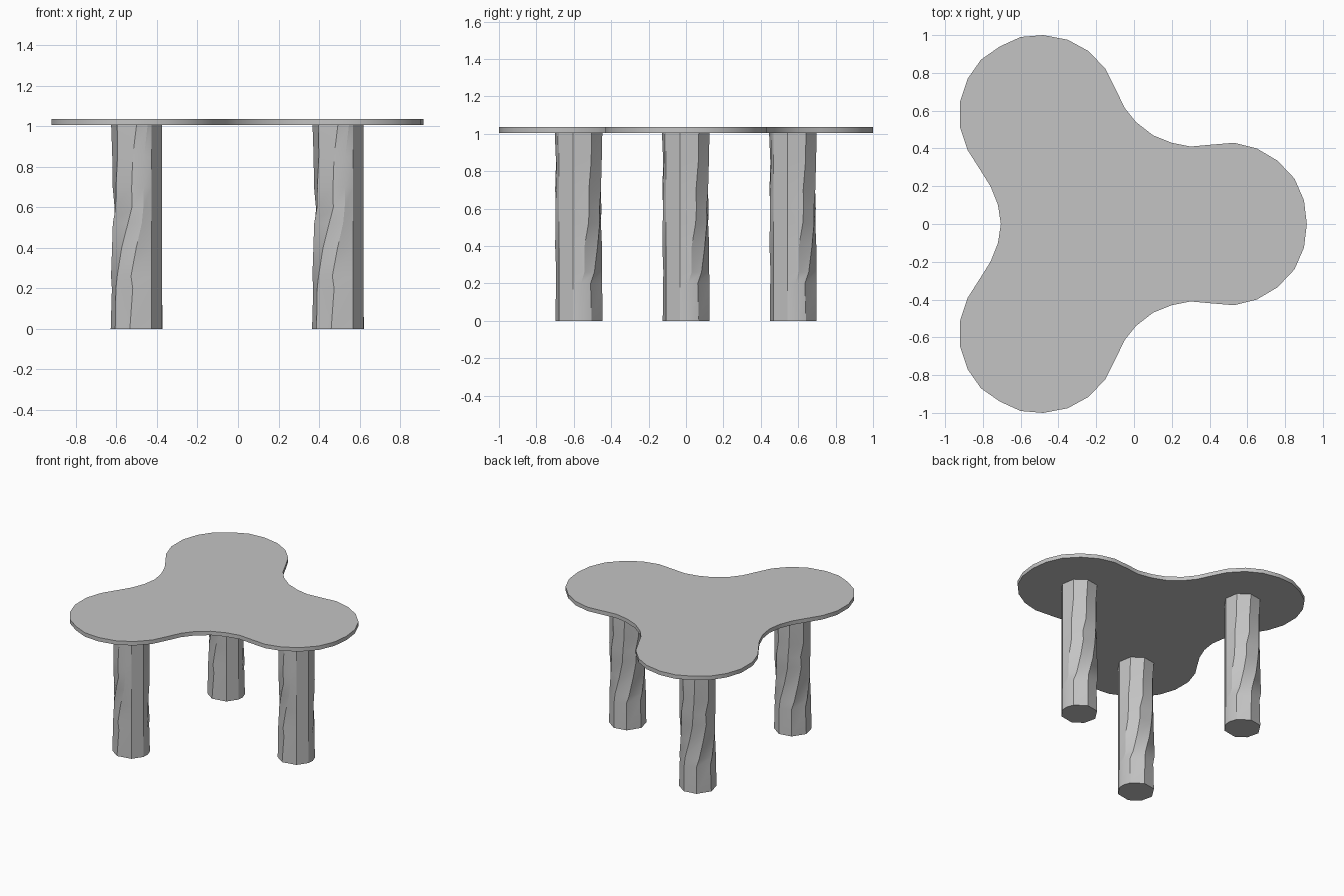
import bpy, bmesh, random
from math import radians, cos, sin

cube = bpy.data.objects.get("Cube")
if cube:
    bpy.data.objects.remove(cube, do_unlink=True)

random.seed(4)
grey = bpy.data.materials.new("plain grey")
grey.use_nodes = True
colour = (0.55, 0.55, 0.55, 1)
grey.diffuse_color = colour
grey.node_tree.nodes["Principled BSDF"].inputs["Base Color"].default_value = colour


def add_object(name, mesh, location=(0, 0, 0)):
    obj = bpy.data.objects.new(name, mesh)
    obj.location = location
    bpy.context.collection.objects.link(obj)
    return obj


def finish(bm, name):
    bmesh.ops.recalc_face_normals(bm, faces=bm.faces)
    mesh = bpy.data.meshes.new(name)
    bm.to_mesh(mesh)
    bm.free()
    mesh.materials.append(grey)
    return mesh


# Three-lobed top: half outline, mirrored across y = 0
half = [(.915, 0), (.90, .125), (.85, .24), (.76, .335), (.65, .40), (.53, .43),
        (.41, .42), (.30, .41), (.20, .43), (.10, .47), (.01, .54), (-.05, .615),
        (-.10, .72), (-.15, .82), (-.24, .915), (-.35, .975), (-.48, 1), (-.60, .99),
        (-.71, .94), (-.81, .87), (-.88, .77), (-.92, .65), (-.92, .51), (-.88, .39),
        (-.81, .28), (-.76, .20), (-.72, .10), (-.705, 0)]
outline = half + [(x, -y) for x, y in half[-2:0:-1]]
bm = bmesh.new()
face = bm.faces.new([bm.verts.new((x, y, 1.005)) for x, y in outline])
slab = bmesh.ops.extrude_face_region(bm, geom=[face], use_keep_orig=True)
for v in slab["geom"]:
    if isinstance(v, bmesh.types.BMVert):
        v.co.z = 1.035
objects = [add_object("table_top", finish(bm, "table_top"))]

# Carved leg: each ridge has a top angle and an amount of twist towards the foot
ridges = [(-55, 0), (-14, 0), (32, 25), (77, 45), (122, 45),
          (167, 45), (222, 50), (270, 55), (295, 40)]
levels = [(0, 1), (.2, .95), (.26, .85), (.4, .6), (.52, .38),
          (.6, .26), (.7, .2), (.85, .08), (1.01, 0)]
bm = bmesh.new()
rings = []
for z, twist in levels:
    ring = []
    for angle, turn in ridges:
        wobble = random.uniform(-1, 1) if turn and 0 < z < 1 else 0
        a = radians(angle - turn * twist + 5 * wobble)
        r = 0.129 - 0.006 * abs(wobble)
        ring.append(bm.verts.new((r * cos(a), r * sin(a), z)))
    rings.append(ring)
n = len(ridges)
for low, high in zip(rings, rings[1:]):
    for i in range(n):
        j = (i + 1) % n
        bm.faces.new((low[i], low[j], high[j]))
        bm.faces.new((low[i], high[j], high[i]))
bm.faces.new(rings[0])
bm.faces.new(rings[-1])
leg_mesh = finish(bm, "carved_leg")

# The three legs share one shape and orientation
for name, x, y in (("front_leg", -.5, -.573), ("back_leg", -.5, .573), ("side_leg", .493, 0)):
    objects.append(add_object(name, leg_mesh, (x, y, 0)))

# Soft facets with crisp ridges
bpy.ops.object.select_all(action="DESELECT")
for obj in objects[:2]:
    obj.select_set(True)
bpy.context.view_layer.objects.active = objects[0]
bpy.ops.object.shade_smooth_by_angle(angle=radians(25))
